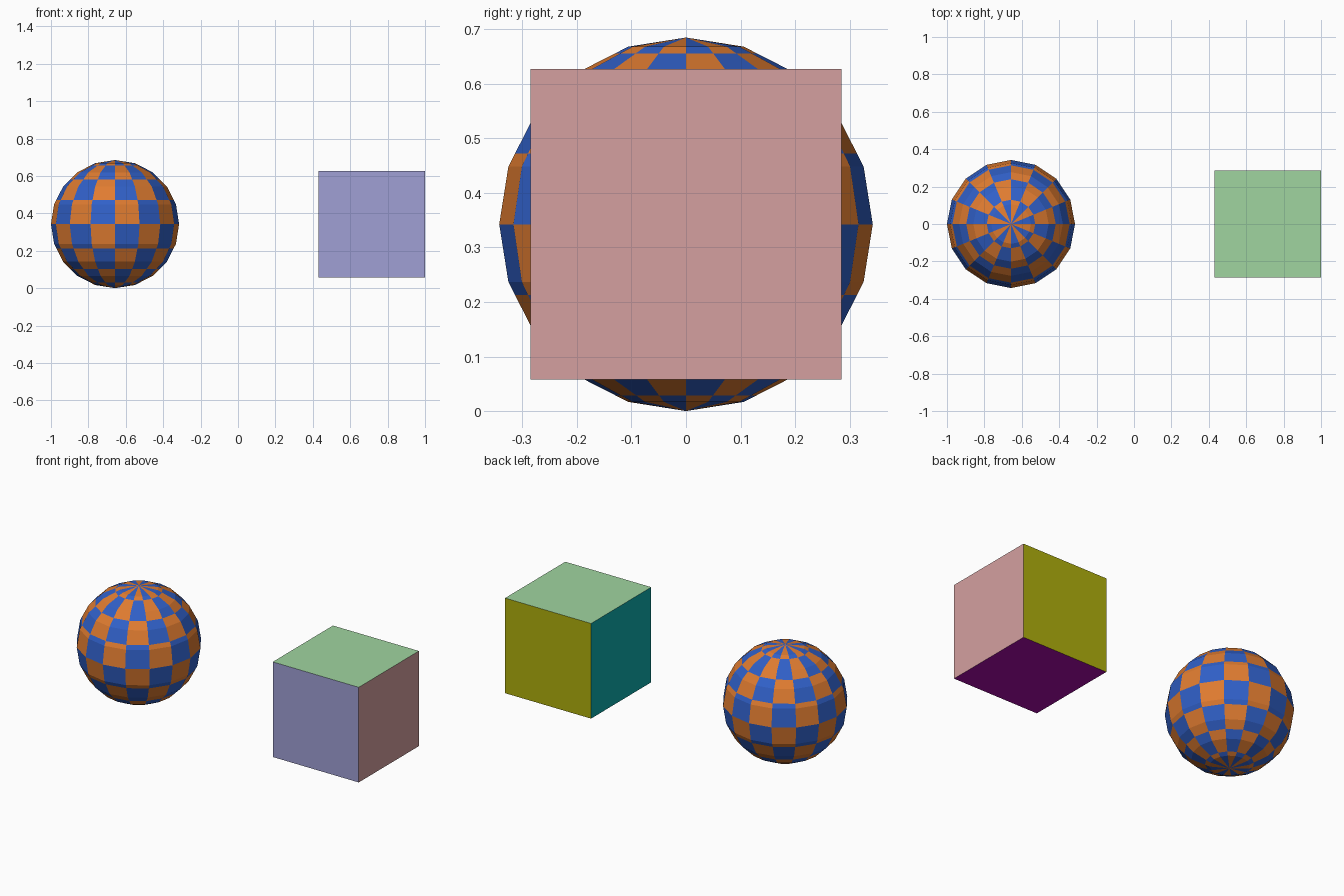
import bpy, bmesh, math
from mathutils import Matrix, Vector

if "Cube" in bpy.data.objects:
    bpy.data.objects.remove(bpy.data.objects["Cube"])


def material(name, rgb):
    m = bpy.data.materials.new(name)
    m.diffuse_color = (*rgb, 1.0)
    m.use_nodes = True
    m.node_tree.nodes["Principled BSDF"].inputs["Base Color"].default_value = m.diffuse_color
    return m


def add_object(name, bm, mats):
    me = bpy.data.meshes.new(name)
    bm.to_mesh(me)
    bm.free()
    for m in mats:
        me.materials.append(m)
    ob = bpy.data.objects.new(name, me)
    bpy.context.collection.objects.link(ob)
    return ob


R, MID = 0.3425, 0.3425
SEGS, RINGS, ROWS = 16, 10, 8

# Checker sphere: 16 x 10 facets, cut where the 8 checker rows change colour
cuts = sorted({18.0 * i for i in range(RINGS + 1)} | {22.5 * i for i in range(ROWS + 1)})


def profile(polar):
    """Point on the straight-sided outline at a polar angle in degrees."""
    i = min(int(polar // 18), RINGS - 1)
    t = polar / 18 - i
    a, b = math.radians(18 * i), math.radians(18 * (i + 1))
    return (R * ((1 - t) * math.sin(a) + t * math.sin(b)),
            R * ((1 - t) * math.cos(a) + t * math.cos(b)))


bm = bmesh.new()
rings = []
for polar in cuts:
    r, z = profile(polar)
    if polar in (0.0, 180.0):
        rings.append([bm.verts.new((0, 0, z))] * SEGS)
    else:
        angles = [-math.pi / 2 + 2 * math.pi * k / SEGS for k in range(SEGS)]
        rings.append([bm.verts.new((r * math.cos(a), r * math.sin(a), z)) for a in angles])

for j in range(len(cuts) - 1):
    row = 3 - int((cuts[j] + cuts[j + 1]) / 2 // 22.5)
    for k in range(SEGS):
        n = (k + 1) % SEGS
        loop = [rings[j][k], rings[j + 1][k], rings[j + 1][n], rings[j][n]]
        f = bm.faces.new(list(dict.fromkeys(loop)))
        f.material_index = (k + row) % 2
bmesh.ops.recalc_face_normals(bm, faces=bm.faces)
sphere = add_object("checker_sphere", bm, [
    material("orange", (0.74, 0.20, 0.03)),
    material("blue", (0.03, 0.117, 0.577))])
sphere.location = (-1 + R, 0, MID)

# Cube: one colour for each direction
sides = [
    (Vector((1, 0, 0)), material("pale red", (0.66, 0.35, 0.35))),
    (Vector((0, 0, 1)), material("pale green", (0.35, 0.66, 0.35))),
    (Vector((0, -1, 0)), material("pale blue", (0.35, 0.35, 0.66))),
    (Vector((0, 1, 0)), material("olive", (0.43, 0.43, 0.004))),
    (Vector((-1, 0, 0)), material("teal", (0.004, 0.41, 0.41))),
    (Vector((0, 0, -1)), material("purple", (0.41, 0.003, 0.41)))]
bm = bmesh.new()
bmesh.ops.create_cube(bm, size=0.57)
bm.normal_update()
for f in bm.faces:
    f.material_index = max(range(6), key=lambda i: f.normal.dot(sides[i][0]))
cube = add_object("coloured_cube", bm, [m for _, m in sides])
cube.location = (1 - 0.285, 0, MID)
